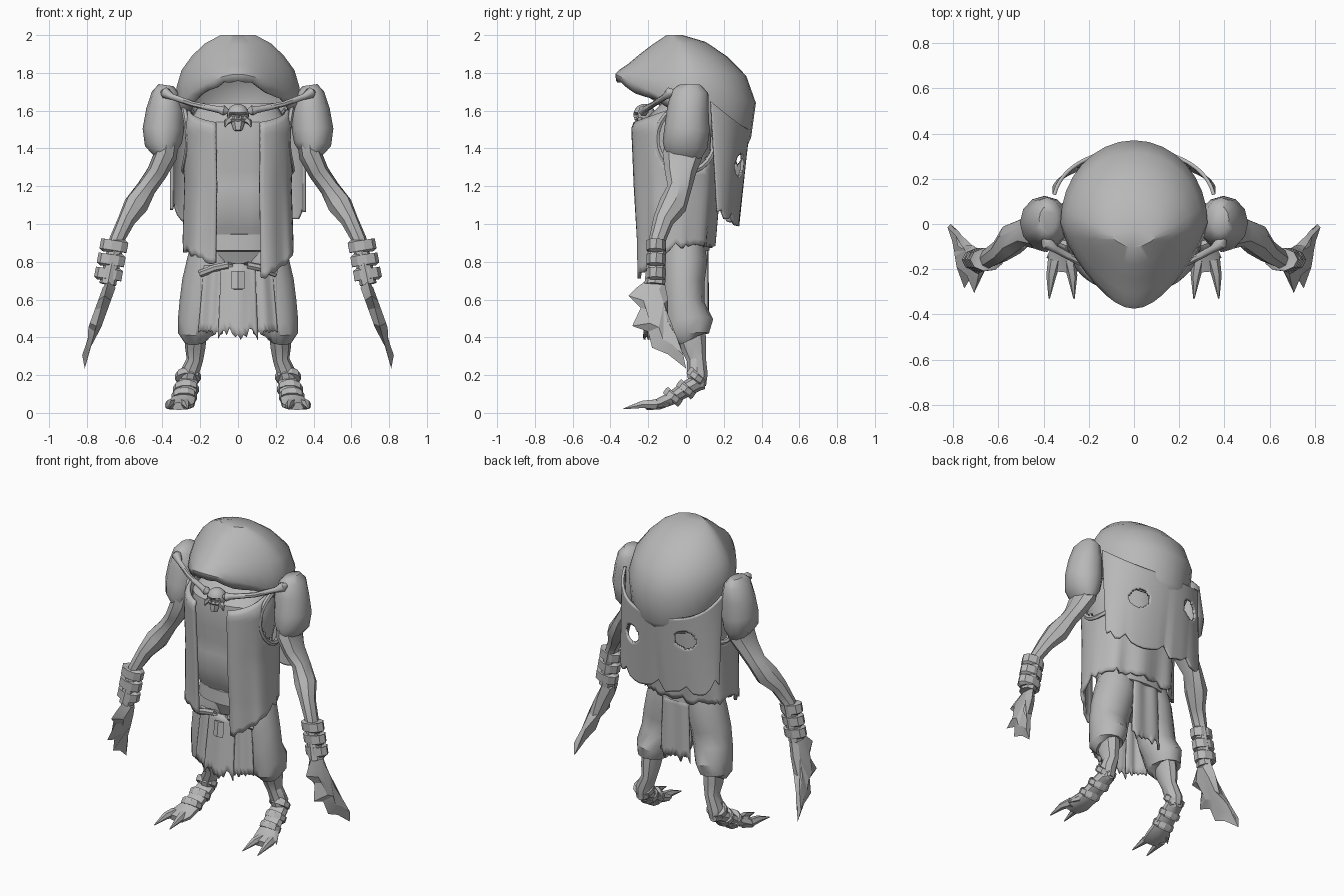
import bpy, bmesh, math, random
from mathutils import Vector

random.seed(4)
if "Cube" in bpy.data.objects:
    bpy.data.objects.remove(bpy.data.objects["Cube"])

GREY = (0.48, 0.48, 0.48, 1)
mat = bpy.data.materials.new("plain grey")
mat.use_nodes = True
mat.diffuse_color = GREY
mat.node_tree.nodes["Principled BSDF"].inputs["Base Color"].default_value = GREY


def finish(name, bm, mirror=False, thick=0, angle=35):
    bmesh.ops.recalc_face_normals(bm, faces=bm.faces)
    me = bpy.data.meshes.new(name)
    bm.to_mesh(me)
    bm.free()
    ob = bpy.data.objects.new(name, me)
    bpy.context.collection.objects.link(ob)
    me.materials.append(mat)
    if thick:
        sol = ob.modifiers.new("thickness", "SOLIDIFY")
        sol.thickness, sol.offset = thick, 0
    if mirror:
        ob.modifiers.new("mirror", "MIRROR")
    bpy.ops.object.select_all(action="DESELECT")
    ob.select_set(True)
    bpy.context.view_layer.objects.active = ob
    bpy.ops.object.shade_smooth_by_angle(angle=math.radians(angle))


def skin(bm, rings, caps=True):
    loops = [[bm.verts.new(p) for p in r] for r in rings]
    n = len(loops[0])
    for a, b in zip(loops, loops[1:]):
        for i in range(n):
            bm.faces.new((a[i], a[(i + 1) % n], b[(i + 1) % n], b[i]))
    if caps:
        bm.faces.new(loops[0])
        bm.faces.new(loops[-1])


def tube(bm, path, n=10):
    """Path points are (x, y, z, radius across x, radius across y)."""
    pts = [Vector(p[:3]) for p in path]
    rings = []
    for i, p in enumerate(path):
        d = (pts[min(i + 1, len(pts) - 1)] - pts[max(i - 1, 0)]).normalized()
        v = d.cross(Vector((1, 0, 0))).normalized()
        u = v.cross(d)
        rings.append([pts[i] + u * p[3] * math.cos(t) + v * p[-1] * math.sin(t)
                      for t in (math.tau * k / n for k in range(n))])
    skin(bm, rings)


def tubes(name, paths, n=10, mirror=True, angle=35):
    bm = bmesh.new()
    for p in paths:
        tube(bm, p, n)
    finish(name, bm, mirror, angle=angle)


def sheet(name, f, nu, nv, thick, hole=None, mirror=False):
    bm = bmesh.new()
    g = [[bm.verts.new(f(i / nu, j / nv)) for j in range(nv + 1)] for i in range(nu + 1)]
    for i in range(nu):
        for j in range(nv):
            q = (g[i][j], g[i + 1][j], g[i + 1][j + 1], g[i][j + 1])
            if not (hole and hole(sum((v.co for v in q), Vector()) / 4)):
                bm.faces.new(q)
    loose = [v for v in bm.verts if not v.link_faces]
    bmesh.ops.delete(bm, geom=loose, context="VERTS")
    finish(name, bm, mirror, thick)


def lerp(a, b, t):
    return a + (b - a) * t


def jags(n, depth, step=1):
    """Random edge offsets, with a new value every few columns."""
    key = [random.uniform(-depth, depth) for _ in range(n // step + 2)]
    return [lerp(key[i // step], key[i // step + 1], i % step / step) for i in range(n + 1)]


def at_height(table, z):
    """Interpolate the rows of a table that starts with descending heights."""
    z = min(max(z, table[-1][0]), table[0][0])
    for a, b in zip(table, table[1:]):
        if z >= b[0]:
            t = (a[0] - z) / (a[0] - b[0])
            return [lerp(p, q, t) for p, q in zip(a, b)][1:]


def oval(t, w, yf, yb, power=0.85):
    s, c = math.sin(t), math.cos(t)
    x = math.copysign(abs(s) ** power, s) * w
    return x, (yf + yb) / 2 - math.copysign(abs(c) ** power, c) * (yb - yf) / 2


# Hood: tilted rings (front y, front z, back y, back z, half width)
hood = [(-.1, 1.99, -.02, 1.99, .09), (-.175, 1.94, .1, 1.955, .17), (-.24, 1.89, .21, 1.88, .235),
        (-.3, 1.84, .31, 1.78, .29), (-.345, 1.81, .36, 1.64, .315),
        (-.365, 1.79, .335, 1.46, .315), (-.36, 1.77, .3, 1.37, .285)]
N = 32
lip = jags(N, .02)
rings = []
for k, (yf, zf, yb, zb, w) in enumerate(hood):
    ring = []
    for i in range(N):
        t = math.tau * i / N
        x, y = oval(t, w, yf, yb, 1)
        x *= 1 - .38 * max(0, math.cos(t))
        z = lerp(zf, zb, (y - yf) / (yb - yf))
        ring.append((x, y, z + (lip[i] if k == len(hood) - 1 else 0)))
    rings.append(ring)
bm = bmesh.new()
skin(bm, rings, caps=False)
bmesh.ops.holes_fill(bm, edges=[e for e in bm.edges if e.is_boundary and e.verts[0].co.z > 1.98])
finish("hood", bm, thick=.02)

# Torso: height, half width, front y, back y
body = [(1.64, .2, -.13, .16), (1.54, .26, -.23, .17), (1.38, .26, -.25, .16), (1.28, .24, -.225, .14),
        (1.2, .24, -.235, .13), (1.08, .24, -.235, .13), (.98, .23, -.2, .12), (.84, .22, -.13, .1),
        (.7, .17, -.08, .08)]
rings = []
for z, w, yf, yb in body:
    ring = []
    for i in range(28):
        x, y = oval(math.tau * i / 28, w, yf, yb)
        groove = .014 if i == 0 and z > .9 else 0
        ring.append((x, y + groove, z))
    rings.append(ring)
bm = bmesh.new()
skin(bm, rings)
finish("torso", bm)

# Open sleeveless vest with ragged hem and armholes
vest = [(1.64, .26, -.2, .19), (1.52, .285, -.295, .19), (1.2, .275, -.28, .17),
        (.9, .285, -.26, .14), (.7, .295, -.255, .13)]
VU = 56
hem = jags(VU, .02)


def vest_point(u, v):
    t = lerp(.36, math.tau - .36, u)
    front = max(0, math.cos(t))
    low = .89 - front * (.19 if u < .5 else .1) + hem[round(u * VU)]
    z = lerp(1.63 - .1 * front, low, v)
    x, y = oval(t, *at_height(vest, z))
    return x, y + .012 * math.sin(9 * t) * v, z


def armhole(c):
    return abs(c.x) > .2 and (c.y / .15) ** 2 + ((c.z - 1.45) / .17) ** 2 < 1


sheet("vest", vest_point, VU, 24, .018, armhole)
trim = []
for i in range(25):
    t = math.tau * i / 24
    y, z = .155 * math.cos(t), 1.45 + .175 * math.sin(t)
    trim.append((.285 * (1 - ((y + .05) / .25) ** 2) ** .42, y, z, .016, .016))
tubes("armhole_trims", [trim], 6)

# Back cape with two torn eye-shaped holes
CU = 80
tear = jags(CU, .04, 4)


def cape_point(u, v):
    a = (u * 2 - 1) * math.radians(78)
    c = math.cos(a)
    x = .36 * math.sin(a)
    y = lerp(lerp(.05, .12, v), lerp(.33, .275, v), c ** .8)
    z = lerp(1.5 + .2 * (1 - c) ** 1.3, 1.1 - .08 * c + tear[round(u * CU)], v)
    return x, y, z


def eye_hole(c):
    x, z = abs(c.x) - .19, c.z - (1.31 if c.x > 0 else 1.37)
    return ((x + z * .4) / .065) ** 2 + ((z - x * .3) / .065) ** 2 < 1


sheet("back_cape", cape_point, CU, 44, .016, eye_hole)

# Shoulders, arms and bracers
tubes("shoulders", [[(.38, .02, 1.735, .04, .06), (.385, .02, 1.7, .07, .098), (.385, .01, 1.61, .1, .11),
                     (.395, .005, 1.5, .11, .12), (.395, -.005, 1.42, .098, .12),
                     (.385, -.015, 1.37, .06, .1)]], 12, angle=50)
tubes("arms", [[(.37, 0, 1.46, .06, .1), (.385, -.02, 1.36, .062, .105), (.43, -.03, 1.27, .054, .082),
                (.485, -.035, 1.19, .052, .064), (.54, -.07, 1.1, .066, .075), (.59, -.12, 1.02, .047, .055),
                (.64, -.15, .92, .04, .045), (.69, -.165, .68, .045, .055)]], 8)
tubes("bracers", [[(x, -.157, z + .03, .055, .04), (x, -.157, z + .026, .075, .052),
                   (x + .01, -.159, z - .026, .075, .052), (x + .01, -.159, z - .03, .055, .04)]
                  for x, z in ((.65, .885), (.664, .81), (.678, .735))], 9, angle=25)

# Flat webbed hands with spiked front edges (y, z)
outline = [(-.2, .71), (-.265, .66), (-.305, .62), (-.24, .555), (-.285, .46), (-.2, .43), (-.18, .345),
           (-.095, .31), (0, .235), (-.03, .36), (-.095, .48), (-.095, .6), (-.115, .7)]
rings = []
for off, s in ((-.034, .5), (0, 1), (.034, .5)):
    rings.append([(lerp(.685, .81, (.7 - z) / .46) + off * (1 if z > .4 else .4),
                   lerp(lerp(-.17, -.03, (.7 - z) / .46), y, s),
                   lerp(.52, z, lerp(s, 1, .5))) for y, z in outline])
bm = bmesh.new()
skin(bm, rings)
bmesh.ops.triangulate(bm, faces=[f for f in bm.faces if len(f.verts) > 4])
finish("hands", bm, True, angle=20)

# Baggy trousers, shins, feet and claws
tubes("trousers", [[(.12, -.01, .9, .12, .11), (.14, -.01, .8, .13, .122), (.17, -.015, .68, .128, .112),
                    (.19, -.01, .57, .122, .108), (.215, .015, .48, .105, .13), (.225, .01, .415, .093, .112),
                    (.222, .02, .395, .07, .08)]], 12)
tubes("shins", [[(.22, .02, .44, .06, .085), (.225, .04, .35, .056, .07), (.228, .055, .28, .045, .052),
                 (.26, .06, .2, .052, .056), (.265, .065, .14, .045, .042)]], 9)
tubes("feet", [[(.265, .1, .16, .03, .035), (.265, .06, .16, .055, .045), (.275, -.01, .12, .06, .042),
                (.285, -.08, .075, .065, .035), (.305, -.15, .045, .078, .03),
                (.31, -.21, .035, .062, .02)]], 9)
tubes("claws", [[(.315 + d * .6, -.16, .045, .03), (.315 + d * .85, -.23, .045, .022), (.315 + d, -.33, .022, .003)]
                for d in (.06, -.05)], 6)
tubes("side_claws", [[(.34, -.1, .05, .02), (.385, -.15, .03, .003)]], 5)
tubes("ankle_bands", [[(x, y + .012, z + .016, .06, .055), (x, y + .008, z + .012, .068, .058),
                       (x, y - .008, z - .012, .068, .058), (x, y - .012, z - .016, .06, .055)]
                      for x, y, z in ((.265, .055, .19), (.275, .0, .125), (.285, -.07, .085))], 10, angle=25)

# Belt, front roll and buckle
belt = []
for z, grow in ((.95, -.02), (.945, .005), (.86, .01), (.855, -.02)):
    belt.append([(x, y, z) for x, y in (oval(math.tau * i / 24, .215 + grow, -.18 - grow, .115 + grow)
                                        for i in range(24))])
bm = bmesh.new()
skin(bm, belt)
finish("belt", bm)
tubes("front_roll", [[(x, -.17 + 1.2 * x * x, .785 - 1.2 * x * x, .02, .02)
                      for x in (-.2, -.12, -.05, .05, .12, .2)]], 7, False)
tubes("buckle", [[(0, -.195, .75, .035, .012), (0, -.205, .655, .035, .012)]], 4, False, 20)


# Ragged loincloth panels
def flap(name, x0, x1, top, low, y0, y1, depth, mirror=False):
    rag = jags(14, depth)

    def point(u, v):
        x = lerp(x0, x1, u) * lerp(.9, 1.05, v)
        bow = 1.2 * x * x * (-1 if y1 > 0 else 1)
        return x, lerp(y0, y1, v) + bow + .006 * math.sin(u * 9), lerp(top, low + rag[round(u * 14)], v)
    sheet(name, point, 14, 8, .012, mirror=mirror)


flap("front_cloth", -.1, .1, .79, .42, -.17, -.215, .035)
flap("side_cloths", .08, .2, .78, .425, -.16, -.19, .015, True)
flap("back_cloth", -.1, .1, .88, .48, .11, .115, .035)

# Bone necklace with knobbed ends
bone = [(.4, -.06, 1.7, .012), (.385, -.085, 1.695, .03), (.35, -.11, 1.675, .017),
        (.24, -.17, 1.635, .015), (.1, -.22, 1.605, .018), (.075, -.225, 1.6, .028), (.05, -.225, 1.595, .01)]
tubes("bones", [bone], 7, angle=50)

# Small skull pendant: rounded crown, hollow eyes, jaw and cheek spurs
bm = bmesh.new()
bmesh.ops.create_uvsphere(bm, u_segments=20, v_segments=14, radius=.058)
for v in bm.verts:
    eye = math.hypot(abs(v.co.x) - .024, v.co.z + .008)
    if v.co.y < 0 and eye < .017:
        v.co.y += .03
    v.co += Vector((0, -.22, 1.578))
finish("skull", bm)
tubes("skull_jaw", [[(0, -.235, 1.565, .038, .03), (0, -.245, 1.53, .034, .026), (0, -.25, 1.495, .022, .018)]],
      6, False)
tubes("cheek_spurs", [[(.03, -.235, 1.56, .02), (.06, -.245, 1.54, .015), (.068, -.25, 1.515, .003)]], 5)
